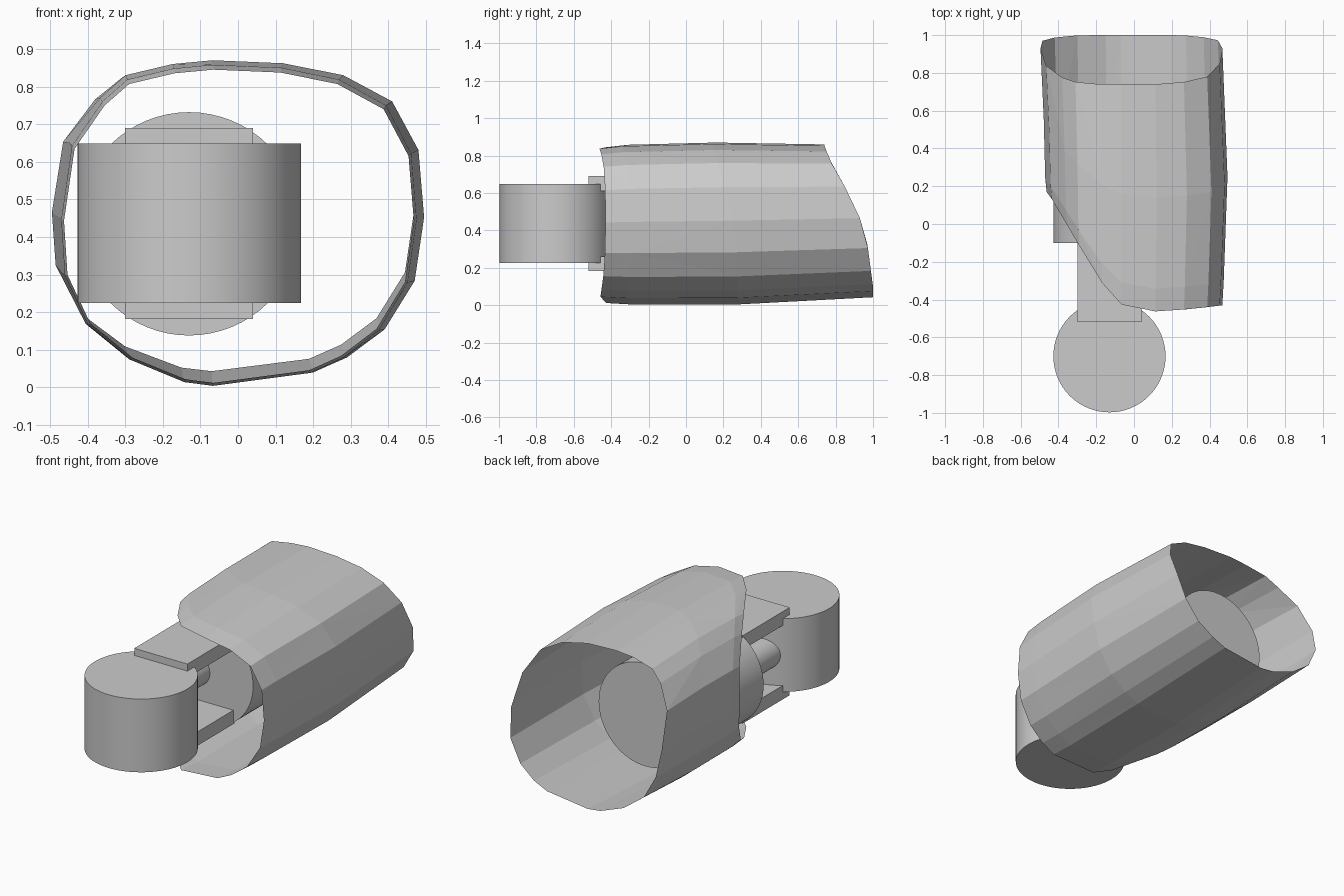
import bpy, bmesh, math
from mathutils import Matrix

if "Cube" in bpy.data.objects:
    bpy.data.objects.remove(bpy.data.objects["Cube"])


def finish(bm, name, smooth=False):
    mesh = bpy.data.meshes.new(name)
    bm.to_mesh(mesh)
    bm.free()
    ob = bpy.data.objects.new(name, mesh)
    bpy.context.collection.objects.link(ob)
    if smooth:
        bpy.ops.object.select_all(action='DESELECT')
        ob.select_set(True)
        bpy.context.view_layer.objects.active = ob
        bpy.ops.object.shade_smooth_by_angle(angle=math.radians(30))
    return ob


def cylinder(name, center, radius, depth, along_y=False):
    bm = bmesh.new()
    m = Matrix.Translation(center)
    if along_y:
        m = m @ Matrix.Rotation(math.pi / 2, 4, 'X')
    bmesh.ops.create_cone(bm, cap_ends=True, segments=64, radius1=radius,
                          radius2=radius, depth=depth, matrix=m)
    return finish(bm, name, True)


def box(name, lo, hi):
    bm = bmesh.new()
    bmesh.ops.create_cube(bm, size=1)
    for v in bm.verts:
        v.co = [(a + b) / 2 + c * (b - a) for a, b, c in zip(lo, hi, v.co)]
    return finish(bm, name)


def interp(table, x):
    if x <= table[0][0]:
        return table[0][1]
    for (x0, y0), (x1, y1) in zip(table, table[1:]):
        if x <= x1:
            return y0 + (y1 - y0) * (x - x0) / (x1 - x0)
    return table[-1][1]


# Faceted open sleeve: cross-section (x, z) swept between two shaped rims
section = [(-.07, 0), (.2, .035), (.29, .075), (.39, .15), (.47, .28),
           (.495, .45), (.48, .63), (.41, .76), (.28, .83), (.12, .862),
           (-.07, .87), (-.18, .86), (-.31, .83), (-.38, .77), (-.465, .65),
           (-.495, .45), (-.485, .3), (-.42, .165), (-.3, .07), (-.15, .01)]
front_rim = [(-.46, .17), (-.3, -.1), (-.2, -.27), (-.12, -.38), (-.05, -.44),
             (.05, -.467), (.3, -.45), (.47, -.43)]      # x -> y
back_rim = [(.06, 1.0), (.3, .97), (.45, .93), (.6, .865), (.76, .78),
            (.86, .74)]                                 # z -> y
# (position along sleeve, x scale left, x scale right, bottom z, top z)
stations = [(0, .935, .945, .012, .845), (.1, .95, .96, .004, .858),
            (.5, .965, 1, .005, .87), (1, 1, .945, .043, .86)]

bm = bmesh.new()
rings = []
for t, sl, sr, z0, z1 in stations:
    ring = []
    for x, z in section:
        y0 = interp(front_rim, x * .94)
        y1 = interp(back_rim, z)
        ring.append(bm.verts.new((x * (sl if x < 0 else sr),
                                  y0 + (y1 - y0) * t,
                                  z0 + (z1 - z0) * z / .87)))
    rings.append(ring)
n = len(section)
for k, (a, b) in enumerate(zip(rings, rings[1:])):
    for i in range(n):
        j = (i + 1) % n
        if (i + k) % 2:
            bm.faces.new((a[i], a[j], b[j]))
            bm.faces.new((a[i], b[j], b[i]))
        else:
            bm.faces.new((a[i], a[j], b[i]))
            bm.faces.new((a[j], b[j], b[i]))
bmesh.ops.recalc_face_normals(bm, faces=bm.faces)
finish(bm, "outer_sleeve")

# Inner drum, front roller and connecting shaft
cylinder("inner_drum", (-.13, .23, .435), .297, .66, True)
cylinder("front_roller", (-.13, -.7, .437), .297, .424)
cylinder("shaft", (-.2, -.28, .435), .09, .4, True)

# Fork plates gripping the roller above and below
for name, z in (("upper_fork_plate", .61), ("lower_fork_plate", .182)):
    box(name, (-.3, -.52, z), (.04, -.09, z + .08))
